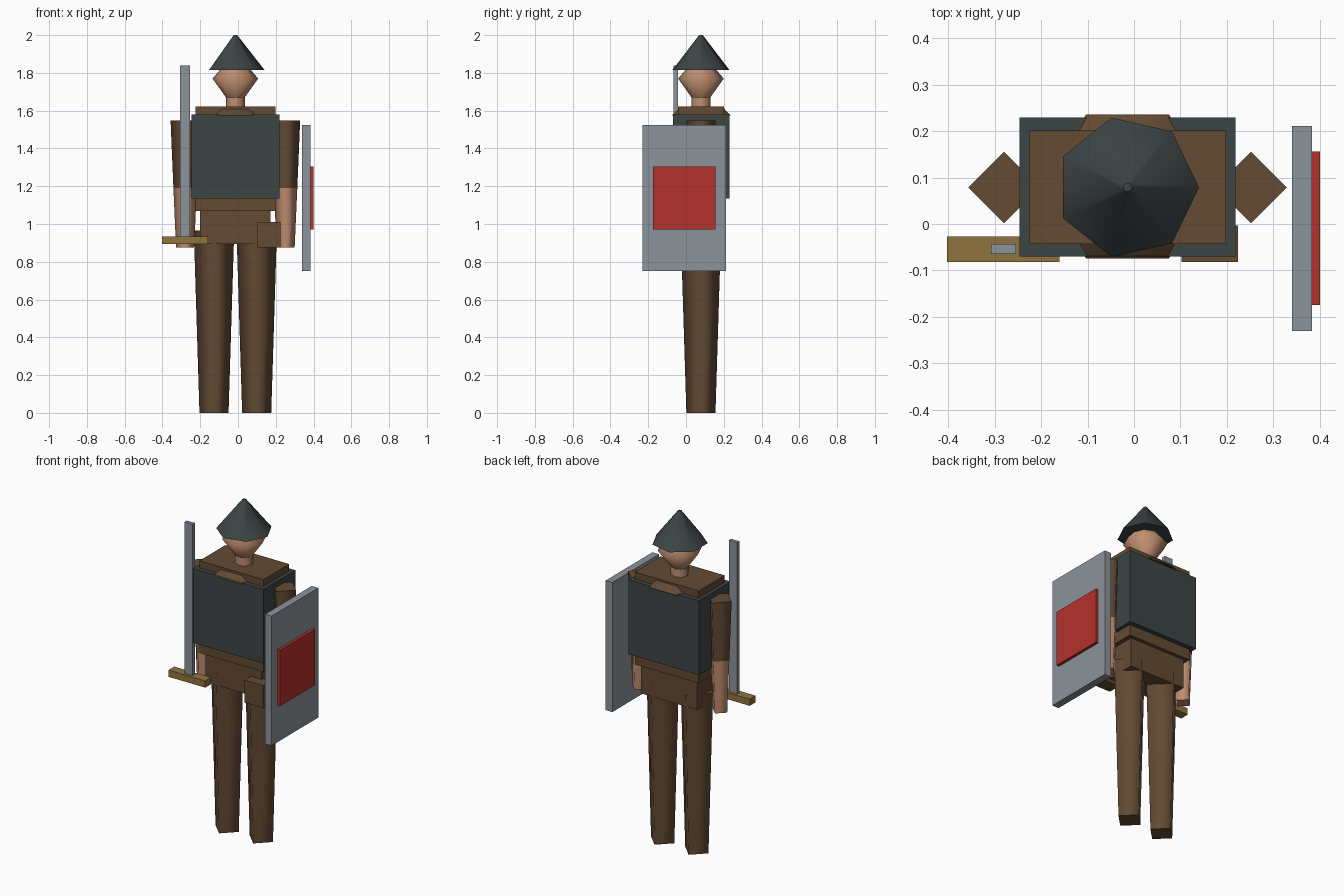
import bpy, bmesh
from math import cos, sin, tau

cube = bpy.data.objects.get("Cube")
if cube:
    bpy.data.objects.remove(cube, do_unlink=True)


def material(name, *rgb):
    m = bpy.data.materials.new(name)
    m.use_nodes = True
    m.diffuse_color = (*rgb, 1)
    m.node_tree.nodes["Principled BSDF"].inputs["Base Color"].default_value = (*rgb, 1)
    return m


LEATHER = material("brown leather", 0.125, 0.069, 0.034)
SKIN = material("skin", 0.52, 0.27, 0.16)
IRON = material("dark iron", 0.046, 0.058, 0.058)
STEEL = material("steel", 0.26, 0.295, 0.325)
BRASS = material("brass", 0.28, 0.172, 0.05)
RED = material("red paint", 0.46, 0.032, 0.025)


def finish(bm, name, mat):
    bmesh.ops.recalc_face_normals(bm, faces=bm.faces)
    mesh = bpy.data.meshes.new(name)
    bm.to_mesh(mesh)
    bm.free()
    mesh.materials.append(mat)
    obj = bpy.data.objects.new(name, mesh)
    bpy.context.collection.objects.link(obj)
    return obj


def box(name, mat, x, y, z):
    """Box spanning the (low, high) ranges x, y and z."""
    bm = bmesh.new()
    bmesh.ops.create_cube(bm, size=1)
    for v in bm.verts:
        v.co = [r[0] + (c + 0.5) * (r[1] - r[0]) for c, r in zip(v.co, (x, y, z))]
    return finish(bm, name, mat)


def lathe(name, mat, cx, cy, sides, profile):
    """Smooth-sided solid of (radius, z) rings with flat caps and a corner on +x."""
    bm = bmesh.new()
    rings = [[bm.verts.new((cx + r * cos(tau * i / sides), cy + r * sin(tau * i / sides), z))
              for i in range(sides)] for r, z in profile]
    for low, high in zip(rings, rings[1:]):
        for i in range(sides):
            j = (i + 1) % sides
            bm.faces.new((low[i], low[j], high[j], high[i])).smooth = True
    for ring in (rings[0], rings[-1]):
        cap = bm.faces.new(ring)
        for e in cap.edges:
            e.smooth = False
    return finish(bm, name, mat)


CX, CY = -0.014, 0.079

# Torso, armour and hips
box("torso", LEATHER, (-0.225, 0.198), (-0.043, 0.201), (1.07, 1.622))
box("breastplate", IRON, (-0.247, 0.219), (-0.07, 0.229), (1.135, 1.58))
box("hips", LEATHER, (-0.2, 0.172), (-0.022, 0.18), (0.895, 1.07))
box("belt_pouch", LEATHER, (0.102, 0.224), (-0.082, -0.003), (0.875, 1.01))
lathe("collar", LEATHER, CX, CY + 0.002, 6, [(0.179, 1.575), (0.132, 1.618)])

# Limbs
for side, s in (("right", -1), ("left", 1)):
    lathe(side + "_leg", LEATHER, CX + s * 0.113, CY, 4, [(0.077, 0), (0.107, 0.965)])
    arm_x = CX + s * 0.266
    lathe(side + "_sleeve", LEATHER, arm_x, CY, 4, [(0.062, 1.19), (0.077, 1.547)])
    lathe(side + "_forearm", SKIN, arm_x, CY, 4, [(0.048, 0.875), (0.062, 1.19)])

# Head and helmet
lathe("neck", SKIN, CX, CY, 8, [(0.05, 1.6), (0.05, 1.672)])
lathe("head", SKIN, CX, CY, 8, [(0.048, 1.668), (0.121, 1.77), (0.065, 1.835)])
lathe("helmet", IRON, CX, CY, 7, [(0.154, 1.816), (0.01, 2.0)])

# Sword
box("sword_blade", STEEL, (-0.308, -0.254), (-0.065, -0.043), (0.93, 1.84))
box("sword_guard", BRASS, (-0.403, -0.16), (-0.082, -0.027), (0.895, 0.935))

# Shield
box("shield", STEEL, (0.34, 0.384), (-0.231, 0.211), (0.75, 1.525))
box("shield_panel", RED, (0.384, 0.401), (-0.175, 0.156), (0.97, 1.304))
